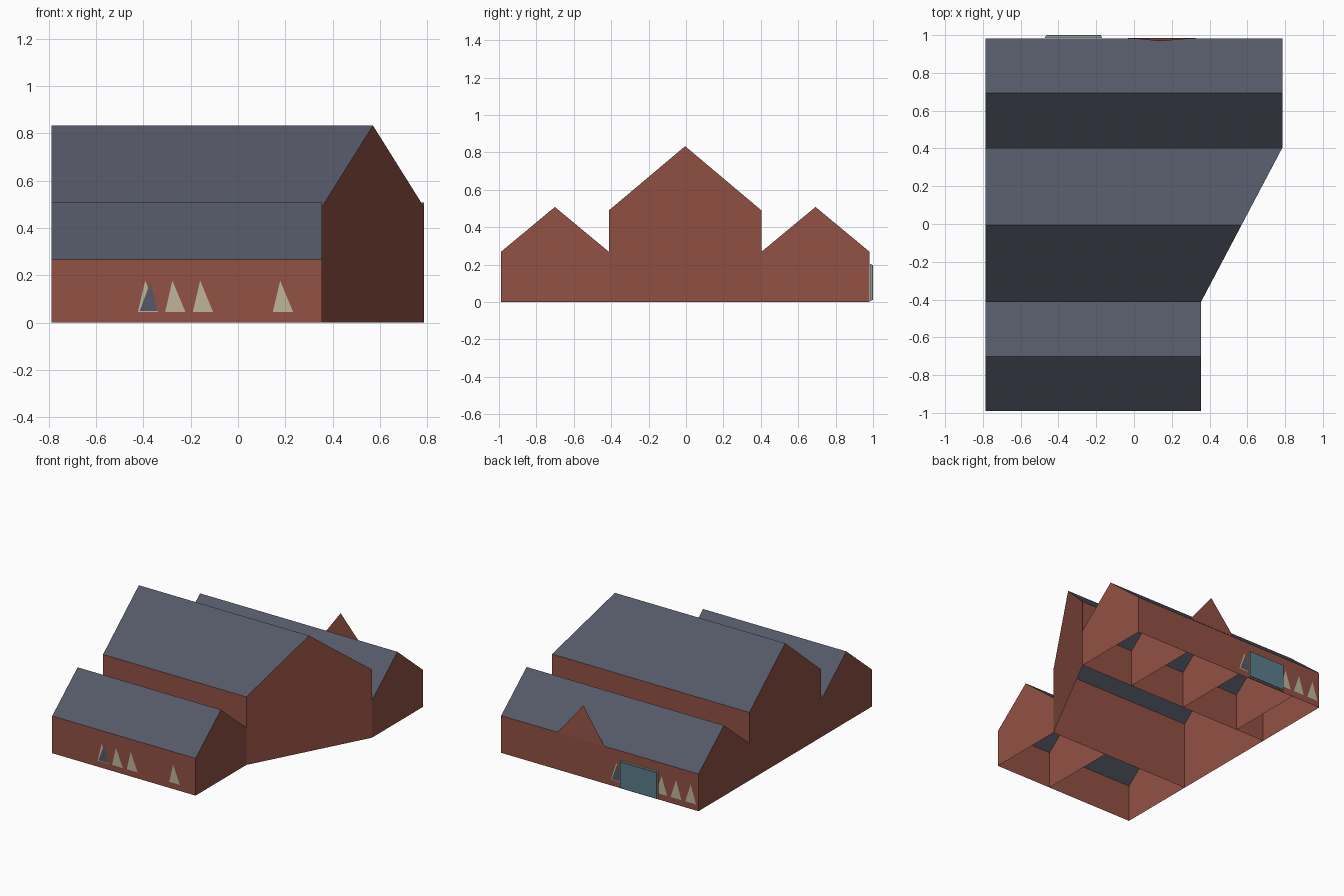
import bpy
from mathutils import Vector

if "Cube" in bpy.data.objects:
    bpy.data.objects.remove(bpy.data.objects["Cube"])


def material(name, rgb):
    m = bpy.data.materials.new(name)
    m.diffuse_color = (*rgb, 1)
    m.use_nodes = True
    m.node_tree.nodes["Principled BSDF"].inputs["Base Color"].default_value = m.diffuse_color
    return m


BRICK = material("red_brick", (0.29, 0.083, 0.058))
SLATE = material("grey_slate", (0.09, 0.10, 0.135))
CREAM = material("cream_trim", (0.52, 0.46, 0.33))
GLASS = material("teal_glass", (0.10, 0.21, 0.26))


def sheets(name, polys, mat):
    """One object of flat faces; each entry is (points, outward direction)."""
    verts, faces = [], []
    for pts, out in polys:
        pts = [Vector(p) for p in pts]
        normal = Vector()
        for a, b in zip(pts, pts[1:] + pts[:1]):
            normal += a.cross(b)
        if normal.dot(Vector(out)) < 0:
            pts.reverse()
        faces.append(range(len(verts), len(verts) + len(pts)))
        verts += pts
    mesh = bpy.data.meshes.new(name)
    mesh.from_pydata(verts, [], [list(f) for f in faces])
    mesh.materials.append(mat)
    mesh.update()
    obj = bpy.data.objects.new(name, mesh)
    bpy.context.collection.objects.link(obj)
    return obj


LEFT = -0.787
F, FM, BM, B = -0.99, -0.412, 0.403, 0.982   # wall lines, front to back
XF, XB = 0.355, 0.785                        # right ends of front and back wings
LOW, HIGH = 0.268, 0.49                      # eave heights
# bay: y0, y1, eave, ridge, right x at y0, right x at y1
BAYS = {
    "front_wing": (F, FM, LOW, 0.508, XF, XF),
    "main_hall": (FM, BM, HIGH, 0.833, XF, XB),
    "back_wing": (BM, B, LOW, 0.508, XB, XB),
}


def gable(y0, y1, eave, ridge, x0, x1):
    ym, xm = (y0 + y1) / 2, (x0 + x1) / 2
    return [(x0, y0, 0), (x1, y1, 0), (x1, y1, eave), (xm, ym, ridge), (x0, y0, eave)]


# Gable ends and roof slopes of every bay
for bay, (y0, y1, eave, ridge, x0, x1) in BAYS.items():
    ym, xm = (y0 + y1) / 2, (x0 + x1) / 2
    sheets(bay + "_gables", [
        (gable(y0, y1, eave, ridge, LEFT, LEFT), (-1, 0, 0)),
        (gable(y0, y1, eave, ridge, x0, x1), (1, 0, 0)),
    ], BRICK)
    sheets(bay + "_roof", [
        ([(LEFT, y, eave), (x, y, eave), (xm, ym, ridge), (LEFT, ym, ridge)], (0, 0, 1))
        for y, x in ((y0, x0), (y1, x1))
    ], SLATE)

# Long walls
for name, y, x, top, d in (("front_wall", F, XF, LOW, -1), ("hall_front_wall", FM, XF, HIGH, -1),
                           ("hall_back_wall", BM, XB, HIGH, 1), ("back_wall", B, XB, LOW, 1)):
    sheets(name, [([(LEFT, y, 0), (x, y, 0), (x, y, top), (LEFT, y, top)], (0, d, 0))], BRICK)

# Cross walls inside the wings
for bay, xs in (("front_wing", (-0.095,)), ("back_wing", (0.36, -0.09, -0.555))):
    y0, y1, eave, ridge = BAYS[bay][:4]
    sheets(bay + "_cross_walls",
           [(gable(y0, y1, eave, ridge, x, x), (1, 0, 0)) for x in xs], BRICK)

# Triangular parapet above the back eave
sheets("entrance_gable", [([(0.335, B + 0.002, LOW), (-0.04, B + 0.002, LOW),
                            (0.14, 0.968, 0.508)], (0, 1, 0))], BRICK)


def triangle(x0, x1, apex, y, d, z0=0.045, z1=0.178):
    return ([(x0, y, z0), (x1, y, z0), (apex, y, z1)], (0, d, 0))


# Triangular windows
yf, yb = F - 0.003, B + 0.003
sheets("front_windows", [triangle(c - 0.043, c + 0.043, c - 0.012, yf, -1)
                         for c in (-0.38, -0.265, -0.148, 0.19)], CREAM)
sheets("front_slate_pane", [triangle(-0.415, -0.34, -0.37, yf - 0.002, -1, 0.05, 0.172)], SLATE)
sheets("back_windows", [triangle(c - 0.043, c + 0.043, c, yb, 1)
                        for c in (-0.135, -0.495, -0.61, -0.727)], CREAM)
sheets("back_slate_pane", [triangle(-0.175, -0.10, -0.145, yb + 0.002, 1, 0.05, 0.172)], SLATE)


# Entrance door: glass plate on a slim cream frame
def plate(name, x0, x1, y, depth, z0, z1, mat):
    bpy.ops.mesh.primitive_cube_add(size=1, location=((x0 + x1) / 2, y, (z0 + z1) / 2))
    obj = bpy.context.object
    obj.name = name
    obj.scale = (x1 - x0, depth, z1 - z0)
    obj.data.materials.append(mat)


plate("door_frame", -0.47, -0.17, 0.988, 0.009, 0.005, 0.203, CREAM)
plate("entrance_door", -0.464, -0.176, 0.996, 0.008, 0.01, 0.198, GLASS)
